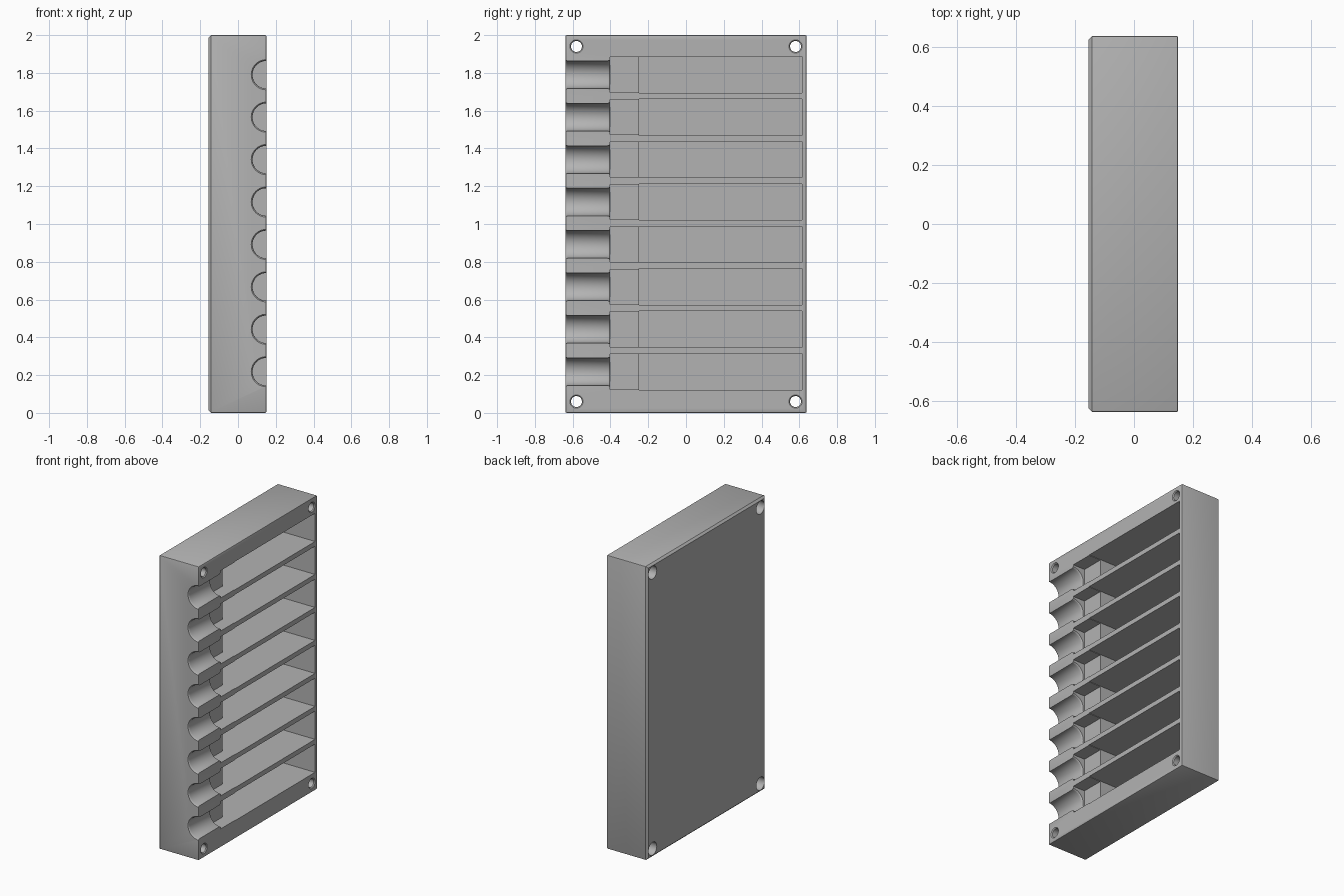
import bpy, bmesh, math
from mathutils import Matrix, Vector

if "Cube" in bpy.data.objects:
    bpy.data.objects.remove(bpy.data.objects["Cube"], do_unlink=True)

GREY = (0.45, 0.45, 0.45, 1)
mat = bpy.data.materials.new("plain grey")
mat.use_nodes = True
mat.diffuse_color = GREY
mat.node_tree.nodes["Principled BSDF"].inputs["Base Color"].default_value = GREY

BACK, FACE = -0.155, 0.15
Y0, Y1 = -0.638, 0.638
SLOTS, FIRST, PITCH = 8, 0.218, 0.2246


def make_object(name, bm):
    bmesh.ops.recalc_face_normals(bm, faces=bm.faces)
    mesh = bpy.data.meshes.new(name)
    bm.to_mesh(mesh)
    bm.free()
    mesh.materials.append(mat)
    ob = bpy.data.objects.new(name, mesh)
    bpy.context.collection.objects.link(ob)
    return ob


def add_prism(bm, outline, z0, z1):
    """Extrude an (x, y) outline from z0 to z1."""
    face = bm.faces.new([bm.verts.new((x, y, z0)) for x, y in outline])
    ext = bmesh.ops.extrude_face_region(bm, geom=[face])
    verts = [g for g in ext["geom"] if isinstance(g, bmesh.types.BMVert)]
    bmesh.ops.translate(bm, verts=verts, vec=(0, 0, z1 - z0))


def add_lathe(bm, profile, matrix, sides):
    """Closed turned solid; profile is (radius, height) along local z."""
    rings = []
    for r, h in profile:
        rings.append([bm.verts.new(matrix @ Vector((
            r * math.cos(math.tau * i / sides), r * math.sin(math.tau * i / sides), h)))
            for i in range(sides)])
    for a, b in zip(rings, rings[1:]):
        for i in range(sides):
            j = (i + 1) % sides
            bm.faces.new((a[i], a[j], b[j], b[i]))
    bm.faces.new(rings[0])
    bm.faces.new(rings[-1])


# Block with a chamfered back and slightly eased outer edges
bm = bmesh.new()
add_prism(bm, [(BACK, Y0), (FACE, Y0), (FACE, Y1), (BACK, Y1)], 0, 2)


def bevel(test, size, segments):
    edges = [e for e in bm.edges if test(e)]
    bmesh.ops.bevel(bm, geom=edges, offset=size, segments=segments,
                    profile=0.5, affect="EDGES")


bevel(lambda e: all(v.co.x < BACK + 0.001 for v in e.verts), 0.013, 1)
bevel(lambda e: e.calc_face_angle() > 1.4, 0.006, 2)
block = make_object("storage_rack", bm)

# Deep pockets with a shallow shelf at the front end
pockets, shelves, grooves, holes = (bmesh.new() for _ in range(4))
FLOOR, SHELF, OUT = -0.125, 0.06, 0.3
turn_y = Matrix.Rotation(-math.pi / 2, 4, "X")
groove_profile = [(0.082, Y0 - 0.05), (0.08, Y0), (0.075, Y0 + 0.005), (0.073, Y0 + 0.012),
                  (0.073, -0.416), (0.075, -0.408), (0.08, -0.402), (0.08, -0.38)]
for n in range(SLOTS):
    z = FIRST + n * PITCH
    add_prism(pockets, [(FLOOR, -0.25), (OUT, -0.25), (OUT, 0.615), (FLOOR, 0.615)],
              z - 0.096, z + 0.096)
    add_prism(shelves, [(SHELF, -0.402), (OUT, -0.402), (OUT, -0.24), (SHELF, -0.24)],
              z - 0.093, z + 0.093)
    # Half-round neck rests
    add_lathe(grooves, groove_profile, Matrix.Translation((FACE, 0, z)) @ turn_y, 48)

# Corner screw holes, widened at the back
turn_x = Matrix.Rotation(math.pi / 2, 4, "Y")
hole_profile = [(0.044, BACK - 0.05), (0.044, BACK + 0.06), (0.029, BACK + 0.06),
                (0.029, FACE - 0.006), (0.035, FACE), (0.035, FACE + 0.05)]
for y in (-0.58, 0.58):
    for z in (0.06, 1.94):
        add_lathe(holes, hole_profile, Matrix.Translation((0, y, z)) @ turn_x, 32)

# Cut everything out of the block
bpy.context.view_layer.objects.active = block
for name, cut in (("pockets", pockets), ("shelves", shelves),
                  ("grooves", grooves), ("holes", holes)):
    cutter = make_object(name + "_cutter", cut)
    cutter.hide_render = True
    mod = block.modifiers.new(name, "BOOLEAN")
    mod.operation, mod.solver, mod.object = "DIFFERENCE", "EXACT", cutter
    bpy.ops.object.modifier_apply(modifier=name)
    bpy.data.objects.remove(cutter, do_unlink=True)

block.select_set(True)
bpy.ops.object.shade_smooth_by_angle(angle=math.radians(25))
